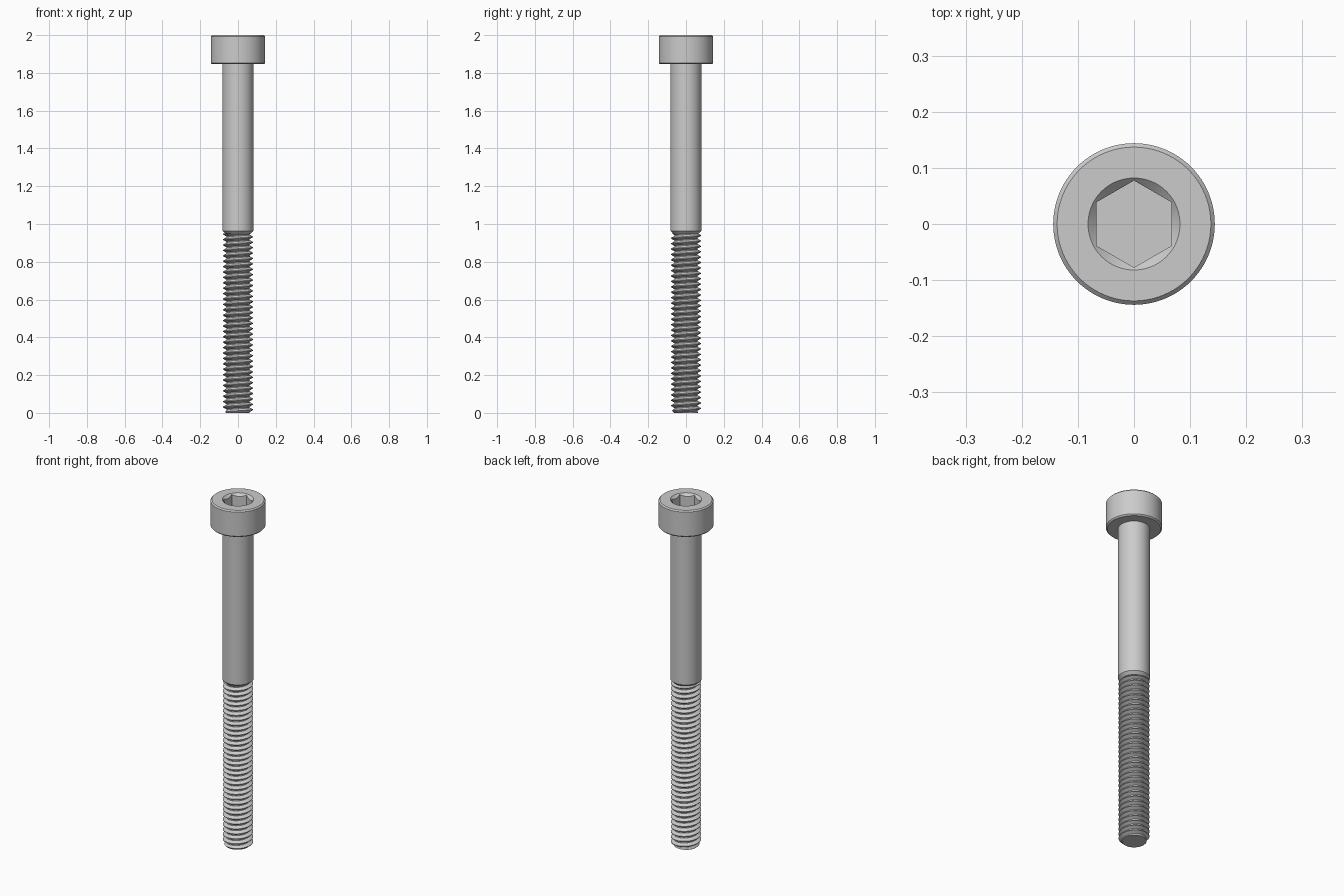
import bpy, bmesh, math

if "Cube" in bpy.data.objects:
    bpy.data.objects.remove(bpy.data.objects["Cube"])

steel = bpy.data.materials.new("grey_steel")
steel.use_nodes = True
steel.diffuse_color = (0.6, 0.6, 0.6, 1)
steel.node_tree.nodes["Principled BSDF"].inputs["Base Color"].default_value = (0.6, 0.6, 0.6, 1)


def finish(name, bm):
    """Turn a bmesh into a steel object."""
    bmesh.ops.recalc_face_normals(bm, faces=bm.faces)
    mesh = bpy.data.meshes.new(name)
    bm.to_mesh(mesh)
    bm.free()
    mesh.materials.append(steel)
    obj = bpy.data.objects.new(name, mesh)
    bpy.context.collection.objects.link(obj)
    return obj


def lathe(name, profile, sides=96):
    """Revolve (radius, height) points about z, starting on the y axis."""
    bm = bmesh.new()
    verts = [bm.verts.new((0, r, z)) for r, z in profile]
    edges = [bm.edges.new(pair) for pair in zip(verts, verts[1:])]
    bmesh.ops.spin(bm, geom=verts + edges, cent=(0, 0, 0), axis=(0, 0, 1),
                   angle=math.tau, steps=sides)
    bmesh.ops.remove_doubles(bm, verts=bm.verts, dist=1e-5)
    return finish(name, bm)


def activate(obj):
    bpy.ops.object.select_all(action='DESELECT')
    obj.select_set(True)
    bpy.context.view_layer.objects.active = obj


def cut(target, cutter):
    mod = target.modifiers.new("cut", 'BOOLEAN')
    mod.operation = 'DIFFERENCE'
    mod.solver = 'EXACT'
    mod.object = cutter
    activate(target)
    bpy.ops.object.modifier_apply(modifier=mod.name)
    bpy.data.objects.remove(cutter)


# Head with chamfered rims
HEAD_R, HEAD_Z, RIM = 0.144, 1.846, 0.007
head = lathe("head", [(0, HEAD_Z), (HEAD_R - RIM, HEAD_Z), (HEAD_R, HEAD_Z + RIM),
                      (HEAD_R, 2 - RIM), (HEAD_R - RIM, 2), (0, 2)])

# Hexagonal socket with a conical lead-in
HEX_R = 0.0774
cut(head, lathe("hex_cutter", [(0, 1.915), (HEX_R, 1.915), (HEX_R, 2.05), (0, 2.05)], 6))
cut(head, lathe("cone_cutter", [(0, 1.98), (0.062, 1.98), (0.092, 2.01), (0, 2.01)]))

# Plain shank, tapering in to the thread
SHANK_R, SHANK_Z = 0.082, 0.947
shank = lathe("shank", [(0, SHANK_Z), (0.066, SHANK_Z), (SHANK_R, SHANK_Z + 0.016),
                        (SHANK_R, HEAD_Z + 0.002), (0, HEAD_Z + 0.002)])

# Right-handed thread: a tooth profile swept along a helix, joined turn to turn
PITCH, STEPS, ROOT, CREST = 0.0286, 64, 0.0615, 0.079
TOOTH = [(ROOT, 0), (ROOT, 0.17), (CREST, 0.52), (CREST, 0.65)]
turns = math.ceil(SHANK_Z / PITCH) + 4
bm = bmesh.new()
rows = []
for k in range(turns * STEPS):
    a = math.tau * k / STEPS
    row = []
    for r, f in TOOTH:
        z = (k / STEPS - 2 + f) * PITCH
        r = min(r, 0.064 + max(z, 0))      # chamfered tip
        row.append(bm.verts.new((r * math.cos(a), r * math.sin(a), z)))
    rows.append(row)
for k in range(len(rows) - STEPS - 1):
    here = rows[k] + rows[k + STEPS][:1]
    ahead = rows[k + 1] + rows[k + STEPS + 1][:1]
    for i in range(len(TOOTH)):
        bm.faces.new((here[i], ahead[i], ahead[i + 1], here[i + 1]))
# Trim both ends flat and cap them
for height, up in ((0, -1), (SHANK_Z + 0.003, 1)):
    bmesh.ops.bisect_plane(bm, geom=bm.verts[:] + bm.edges[:] + bm.faces[:], dist=1e-6,
                           plane_co=(0, 0, height), plane_no=(0, 0, up), clear_outer=True)
loose = [v for v in bm.verts if not v.link_faces]
bmesh.ops.delete(bm, geom=loose, context='VERTS')
bmesh.ops.holes_fill(bm, edges=[e for e in bm.edges if e.is_boundary], sides=0)
thread = finish("thread", bm)

for obj in (head, shank, thread):
    activate(obj)
    bpy.ops.object.shade_smooth_by_angle(angle=math.radians(25))
